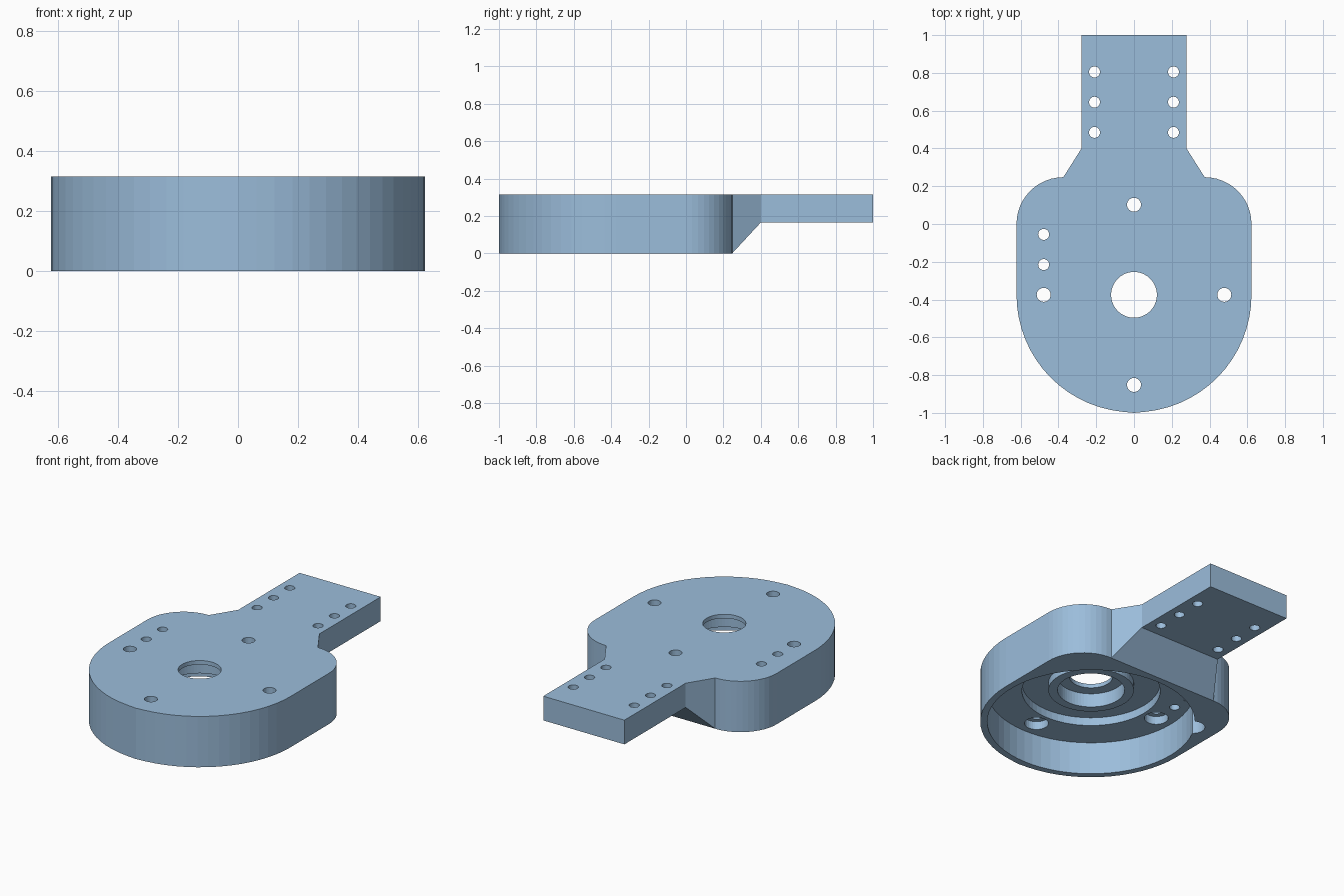
import bpy, bmesh, math

if "Cube" in bpy.data.objects:
    bpy.data.objects.remove(bpy.data.objects["Cube"])

CY = -0.375          # centre of the round housing
TOP = 0.315          # overall thickness

mat = bpy.data.materials.new("steel blue")
mat.diffuse_color = (0.33, 0.51, 0.71, 1)
mat.use_nodes = True
mat.node_tree.nodes["Principled BSDF"].inputs["Base Color"].default_value = mat.diffuse_color


def make_object(name, bm):
    bmesh.ops.recalc_face_normals(bm, faces=bm.faces)
    mesh = bpy.data.meshes.new(name)
    bm.to_mesh(mesh)
    bm.free()
    mesh.materials.append(mat)
    obj = bpy.data.objects.new(name, mesh)
    bpy.context.collection.objects.link(obj)
    return obj


def prism(name, points, offset):
    """Extrude a closed loop of 3D points by an offset vector."""
    bm = bmesh.new()
    face = bm.faces.new([bm.verts.new(p) for p in points])
    ext = bmesh.ops.extrude_face_region(bm, geom=[face])
    bmesh.ops.translate(bm, vec=offset,
                        verts=[v for v in ext["geom"] if isinstance(v, bmesh.types.BMVert)])
    return make_object(name, bm)


def lathe(name, profile, x, y, n):
    """Revolve an (r, z) profile, closed by flat caps, about a vertical axis."""
    bm = bmesh.new()
    rings = [[bm.verts.new((x + r * math.cos(2 * math.pi * i / n),
                            y + r * math.sin(2 * math.pi * i / n), z))
              for i in range(n)] for r, z in profile]
    for a, b in zip(rings, rings[1:]):
        for i in range(n):
            j = (i + 1) % n
            bm.faces.new((a[i], a[j], b[j], b[i]))
    bm.faces.new(rings[0])
    bm.faces.new(rings[-1])
    return make_object(name, bm)


def arc(cx, cy, r, a0, a1, n):
    return [(cx + r * math.cos(math.radians(a0 + (a1 - a0) * i / n)),
             cy + r * math.sin(math.radians(a0 + (a1 - a0) * i / n))) for i in range(n + 1)]


def cut(target, cutter):
    cutter.hide_render = True
    mod = target.modifiers.new("cut", "BOOLEAN")
    mod.operation, mod.solver, mod.object = "DIFFERENCE", "EXACT", cutter
    bpy.context.view_layer.objects.active = target
    bpy.ops.object.modifier_apply(modifier=mod.name)
    bpy.data.objects.remove(cutter)


# Plate outline: right half from the bottom up, then mirrored
right = arc(0, CY, 0.622, -90, 0, 16)
right[0] = (0, -1)
right += arc(0.374, 0, 0.248, 0, 90, 12)
right += [(0.278, 0.40), (0.278, 1.0)]
outline = right + [(-x, y) for x, y in reversed(right[1:])]
plate = prism("mounting_plate", [(x, y, 0) for x, y in outline], (0, 0, TOP))

# Underside of the arm with its 45 degree ramp
ramp = [(0.247, 0), (0.40, 0.165), (1.1, 0.165), (1.1, -0.1), (0.247 - 0.0927, -0.1)]
cut(plate, prism("arm_cutter", [(-0.8, y, z) for y, z in ramp], (1.6, 0, 0)))

# Stepped round pocket, raised bearing ring and centre bore
pocket = [(0.583, -0.1), (0.583, 0.20), (0.388, 0.20), (0.388, 0.25), (0.24, 0.25),
          (0.24, 0.205), (0.188, 0.205), (0.188, 0.29), (0.121, 0.29), (0.121, 0.4)]
cut(plate, lathe("pocket_cutter", pocket, 0, CY, 64))

# Four counterbored mounting holes
for x, y in [(0, 0.102), (0, -0.852), (0.478, CY), (-0.478, CY)]:
    cut(plate, lathe("bolt_cutter", [(0.067, 0.1), (0.067, 0.25), (0.037, 0.25), (0.037, 0.4)],
                     x, y, 32))

# Small side holes; the upper one has a notch in the pocket wall
cut(plate, lathe("side_hole_cutter", [(0.029, -0.1), (0.029, 0.4)], -0.478, -0.215, 32))
cut(plate, lathe("notch_cutter", [(0.067, -0.1), (0.067, 0.201), (0.029, 0.201), (0.029, 0.4)],
                 -0.478, -0.055, 32))

# Two rows of three holes in the arm
for x in (-0.209, 0.209):
    for k in range(3):
        cut(plate, lathe("arm_hole_cutter", [(0.029, -0.1), (0.029, 0.4)],
                         x, 0.485 + 0.16 * k, 32))
